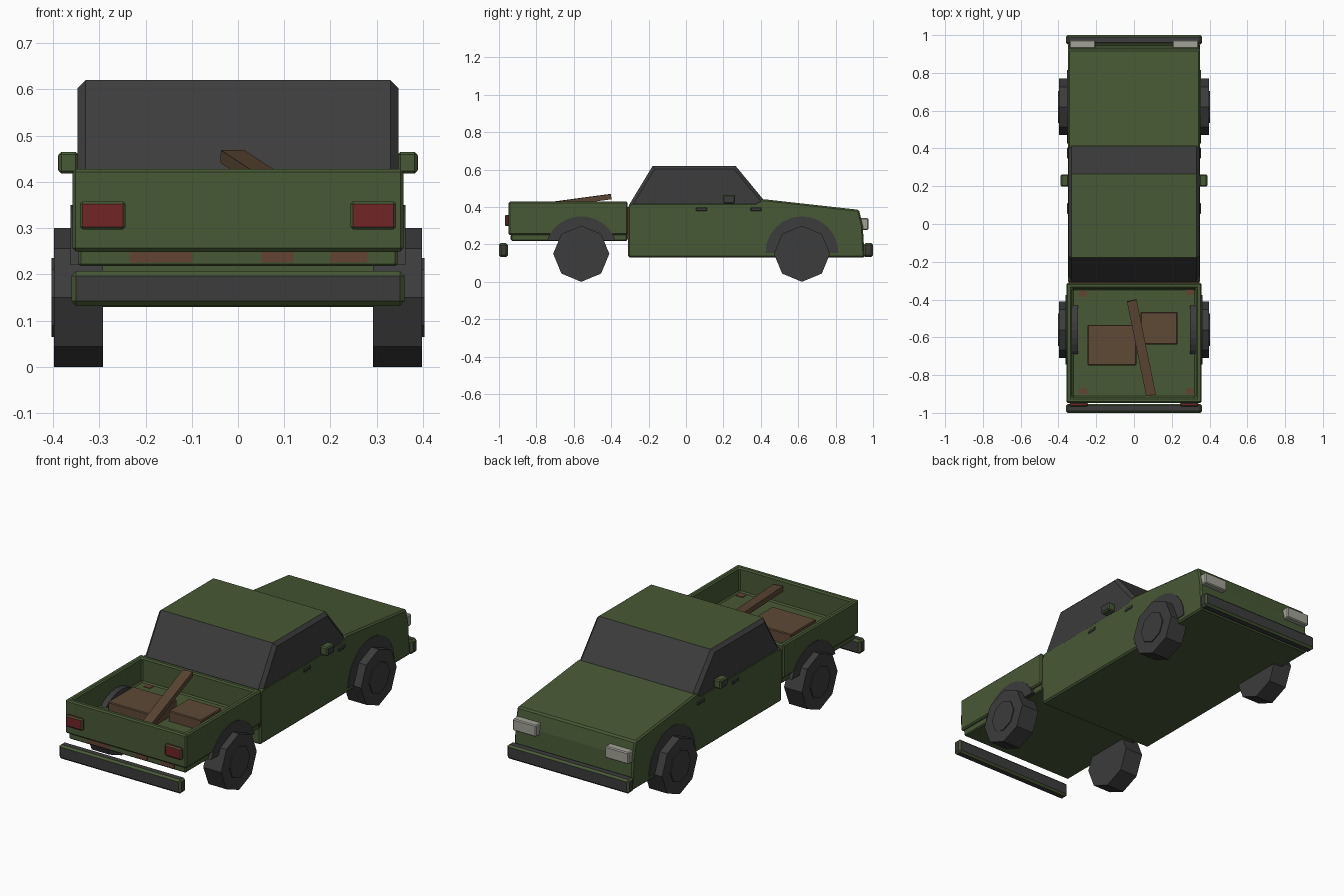
import bpy, bmesh, math
from mathutils import Matrix, Vector

if "Cube" in bpy.data.objects:
    bpy.data.objects.remove(bpy.data.objects["Cube"])


def mat(name, r, g, b):
    m = bpy.data.materials.new(name)
    m.diffuse_color = (r, g, b, 1)
    m.use_nodes = True
    m.node_tree.nodes["Principled BSDF"].inputs["Base Color"].default_value = m.diffuse_color
    return m


GREEN = mat("army green", 0.064, 0.098, 0.035)
DARK = mat("dark grey", 0.045, 0.045, 0.046)
WOOD = mat("wood brown", 0.112, 0.066, 0.037)
RUST = mat("rust", 0.125, 0.055, 0.033)
RED = mat("red lamp", 0.17, 0.018, 0.02)
WHITE = mat("pale lamp", 0.36, 0.36, 0.31)


def finish(name, bm, mats, bevel=0, bevel_mat=-1):
    bmesh.ops.recalc_face_normals(bm, faces=bm.faces[:])
    me = bpy.data.meshes.new(name)
    bm.to_mesh(me)
    bm.free()
    ob = bpy.data.objects.new(name, me)
    bpy.context.collection.objects.link(ob)
    for m in mats:
        me.materials.append(m)
    if bevel:
        mod = ob.modifiers.new("bevel", 'BEVEL')
        mod.width = bevel
        mod.segments = 1
        mod.material = bevel_mat
    return ob


def box_bm(x0, x1, y0, y1, z0, z1):
    bm = bmesh.new()
    m = Matrix.Translation(((x0 + x1) / 2, (y0 + y1) / 2, (z0 + z1) / 2)) @ \
        Matrix.Diagonal((abs(x1 - x0), y1 - y0, z1 - z0, 1))
    bmesh.ops.create_cube(bm, size=1, matrix=m)
    return bm


def box(name, x0, x1, y0, y1, z0, z1, mats, bevel=0, bevel_mat=-1):
    return finish(name, box_bm(x0, x1, y0, y1, z0, z1), mats, bevel, bevel_mat)


def loft(name, sections, mats, bevel=0, rule=None):
    """Skin a row of side profiles given as (x, [(y, z), ...])."""
    bm = bmesh.new()
    rings = [[bm.verts.new((x, y, z)) for y, z in pts] for x, pts in sections]
    n = len(rings[0])
    for a, b in zip(rings, rings[1:]):
        for i in range(n):
            j = (i + 1) % n
            bm.faces.new((a[i], a[j], b[j], b[i]))
    bm.faces.new(rings[0])
    bm.faces.new(rings[-1][::-1])
    bmesh.ops.recalc_face_normals(bm, faces=bm.faces[:])
    if rule:
        for f in bm.faces:
            f.normal_update()
            f.material_index = rule(f)
    return finish(name, bm, mats, bevel)


# Cab and hood body
body = [(-0.31, 0.13), (-0.31, 0.40), (-0.297, 0.422), (0.37, 0.422), (0.41, 0.442),
        (0.925, 0.385), (0.945, 0.30), (0.955, 0.13)]
loft("cab_body", [(-0.35, body), (0.35, body)], [GREEN], 0.008)

# Glasshouse: dark windows, green roof
wide = [(-0.305, 0.41), (-0.178, 0.62), (0.265, 0.62), (0.42, 0.432), (0.42, 0.41)]
slim = [(-0.285, 0.41), (-0.168, 0.603), (0.255, 0.603), (0.40, 0.43), (0.40, 0.41)]
loft("cabin", [(-0.347, slim), (-0.33, wide), (0.33, wide), (0.347, slim)],
     [DARK, GREEN], rule=lambda f: 1 if f.normal.z > 0.9 else 0)

# Open cargo bed
bm = box_bm(-0.358, 0.358, -0.948, -0.312, 0.25, 0.428)
top = max(bm.faces, key=lambda f: f.calc_center_median().z)
bmesh.ops.inset_region(bm, faces=[top], thickness=0.042)
ext = bmesh.ops.extrude_discrete_faces(bm, faces=[top])
for v in ext["faces"][0].verts:
    v.co.z = 0.30
finish("cargo_bed", bm, [GREEN], 0.007)
box("bed_sill", -0.345, 0.345, -0.935, -0.315, 0.218, 0.256, [GREEN], 0.005)

# Rust patches on sill, bed floor and cab seam
for x0, x1 in ((-0.235, -0.10), (0.05, 0.12), (0.20, 0.28)):
    box("sill_rust", x0, x1, -0.938, -0.934, 0.226, 0.248, [RUST])
for x, y in ((-0.27, -0.37), (0.295, -0.36), (-0.27, -0.885), (0.295, -0.885)):
    box("floor_rust", x - 0.02, x + 0.02, y - 0.015, y + 0.015, 0.299, 0.303, [RUST])
box("seam_rust", -0.347, 0.347, -0.316, -0.305, 0.225, 0.40, [RUST])

# Cargo: two crates and a leaning plank
box("large_crate", -0.246, 0.013, -0.748, -0.534, 0.29, 0.37, [WOOD], 0.004)
box("small_crate", 0.035, 0.23, -0.637, -0.466, 0.29, 0.355, [WOOD], 0.004)
a, b = Vector((-0.012, -0.405, 0.455)), Vector((0.09, -0.905, 0.388))
bm = box_bm(-0.026, 0.026, -(b - a).length / 2, (b - a).length / 2, -0.014, 0.014)
bm.transform(Matrix.Translation((a + b) / 2) @ (a - b).to_track_quat('Y', 'Z').to_matrix().to_4x4())
finish("plank", bm, [WOOD])

# Bumpers: dark with green chamfers
for name, y0, y1 in (("rear_bumper", -1.0, -0.952), ("front_bumper", 0.95, 1.0)):
    box(name, -0.36, 0.36, y0, y1, 0.132, 0.207, [DARK, GREEN], 0.01, 1)


def drum(name, s, x0, x1, y, z, r):
    bm = bmesh.new()
    m = Matrix.Translation((s * (x0 + x1) / 2, y, z)) @ Matrix.Rotation(math.pi / 2, 4, 'Y')
    bmesh.ops.create_cone(bm, cap_ends=True, segments=8, radius1=r, radius2=r,
                          depth=x1 - x0, matrix=m)
    finish(name, bm, [DARK])


def arch(name, s, x0, x1, y, low):
    pts = []
    for i in range(13):
        t = math.radians(low + (180 - 2 * low) * i / 12)
        pts.append((y + 0.195 * math.cos(t), 0.155 + 0.195 * math.sin(t)))
    loft(name, [(s * x0, pts), (s * x1, pts)], [DARK])


for s in (-1, 1):
    # Wheels, hubs and wheel arches
    for end, y in (("rear", -0.56), ("front", 0.62)):
        drum(end + "_wheel", s, 0.292, 0.398, y, 0.15, 0.15)
        drum(end + "_hub", s, 0.39, 0.403, y, 0.15, 0.085)
    arch("rear_arch", s, 0.297, 0.362, -0.56, 19.5)
    arch("front_arch", s, 0.30, 0.354, 0.62, 0)

    # Lamps
    def side_box(name, x0, x1, *rest):
        box(name, min(s * x0, s * x1), max(s * x0, s * x1), *rest)

    side_box("tail_lamp", 0.243, 0.342, -0.968, -0.945, 0.297, 0.358, [RED, GREEN], 0.006, 1)
    side_box("head_lamp", 0.203, 0.342, 0.93, 0.975, 0.278, 0.34, [WHITE], 0.005)

    # Mirrors and door handles
    side_box("mirror", 0.345, 0.388, 0.198, 0.262, 0.418, 0.465, [GREEN], 0.006)
    side_box("mirror_face", 0.384, 0.389, 0.206, 0.254, 0.426, 0.457, [DARK])
    for y in (0.083, 0.375):
        side_box("door_handle", 0.345, 0.354, y - 0.03, y + 0.03, 0.378, 0.398, [DARK], 0.004)
